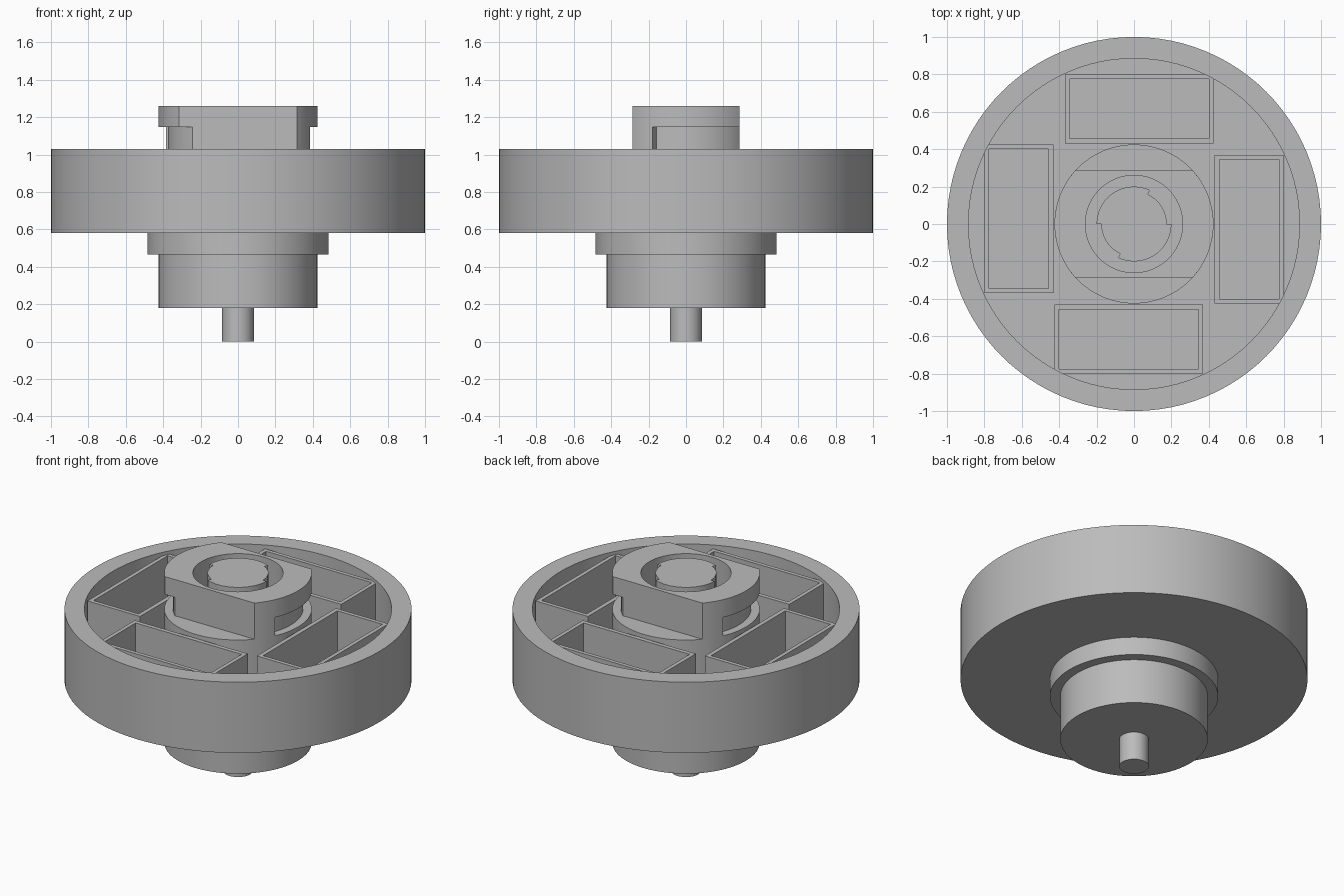
import bpy, bmesh
from math import sin, cos, asin, degrees, radians, pi

cube = bpy.data.objects.get("Cube")
if cube:
    bpy.data.objects.remove(cube, do_unlink=True)

grey = bpy.data.materials.new("plain grey")
grey.use_nodes = True
grey.diffuse_color = (0.5, 0.5, 0.5, 1)
grey.node_tree.nodes["Principled BSDF"].inputs["Base Color"].default_value = (0.5, 0.5, 0.5, 1)


def finish(name, bm):
    bmesh.ops.recalc_face_normals(bm, faces=bm.faces)
    mesh = bpy.data.meshes.new(name)
    bm.to_mesh(mesh)
    bm.free()
    mesh.materials.append(grey)
    obj = bpy.data.objects.new(name, mesh)
    bpy.context.collection.objects.link(obj)
    bpy.ops.object.select_all(action='DESELECT')
    obj.select_set(True)
    bpy.context.view_layer.objects.active = obj
    bpy.ops.object.shade_smooth_by_angle(angle=radians(20))
    return obj


def lathe(name, profile, steps=96):
    """Revolve an (r, z) outline that starts and ends on the axis."""
    bm = bmesh.new()
    verts = [bm.verts.new((r, 0, z)) for r, z in profile]
    edges = [bm.edges.new(pair) for pair in zip(verts, verts[1:])]
    bmesh.ops.spin(bm, geom=verts + edges, cent=(0, 0, 0), axis=(0, 0, 1),
                   angle=2 * pi, steps=steps, use_duplicate=False)
    bmesh.ops.remove_doubles(bm, verts=bm.verts, dist=0.0001)
    return finish(name, bm)


def prism(name, outer, z0, z1, inner=None):
    """Extrude a loop of (x, y) points, with an optional matching hole loop."""
    bm = bmesh.new()
    n = len(outer)

    def row(loop, z):
        return [bm.verts.new((x, y, z)) for x, y in loop]

    def bridge(a, b):
        for i in range(n):
            j = (i + 1) % n
            bm.faces.new((a[i], a[j], b[j], b[i]))

    low, high = row(outer, z0), row(outer, z1)
    bridge(low, high)
    if inner:
        hole_low, hole_high = row(inner, z0), row(inner, z1)
        bridge(hole_high, hole_low)
        bridge(high, hole_high)
        bridge(hole_low, low)
    else:
        bm.faces.new(low)
        bm.faces.new(high)
    return finish(name, bm)


def polar(radius, angles):
    return [(radius(a) * cos(radians(a)), radius(a) * sin(radians(a))) for a in angles]


def angles_with(extra):
    """Even angles plus exact corner angles, repeated half a turn round."""
    half = set(range(0, 180, 4)) | {e % 180 for e in extra}
    return sorted(half | {a + 180 for a in half})


# Wheel cup, hub, lower flange, boss and pin as one turned body
lathe("wheel_body", [
    (0, 0), (0.085, 0), (0.085, 0.18), (0.425, 0.18), (0.425, 0.465),
    (0.485, 0.465), (0.485, 0.58), (1, 0.58), (1, 1.03), (0.885, 1.03),
    (0.885, 0.66), (0.425, 0.66), (0.425, 1.03), (0, 1.03)])


# Four open rectangular pockets around the hub
def rectangle(x0, x1, y0, y1):
    return [(x0, y0), (x1, y0), (x1, y1), (x0, y1)]


for i, side in enumerate(("back", "left", "front", "right")):
    pocket = prism(side + "_pocket", rectangle(-0.37, 0.425, 0.43, 0.8), 0.64, 1.008,
                   rectangle(-0.345, 0.4, 0.457, 0.775))
    pocket.rotation_euler.z = -i * pi / 2

# Locking head: disc with two flats, undercut below except at two stops
FLAT, HEAD, NECK, HOLE = 0.285, 0.425, 0.375, 0.26


def flatted(radius, a):
    s = abs(sin(radians(a)))
    return min(radius, FLAT / s) if s > 0.01 else radius


def neck_radius(a):
    in_stop = 120 < a % 180 < 155
    return flatted(HEAD if in_stop else NECK, a)


corner, neck_corner = (degrees(asin(FLAT / r)) for r in (HEAD, NECK))
corners = [corner, -corner, neck_corner, -neck_corner, 154.99, 155.01]
ring = angles_with(corners)
hole = polar(lambda a: HOLE, ring)
prism("locking_head", polar(lambda a: flatted(HEAD, a), ring), 1.147, 1.26, hole)
prism("locking_neck", polar(neck_radius, ring), 1.03, 1.147, hole)

# Central post with two shallow side grooves
post_angles = angles_with([0.01, 65, 65.01])
prism("centre_post", polar(lambda a: 0.175 if 0 < a % 180 <= 65 else 0.2, post_angles), 1.03, 1.26)
